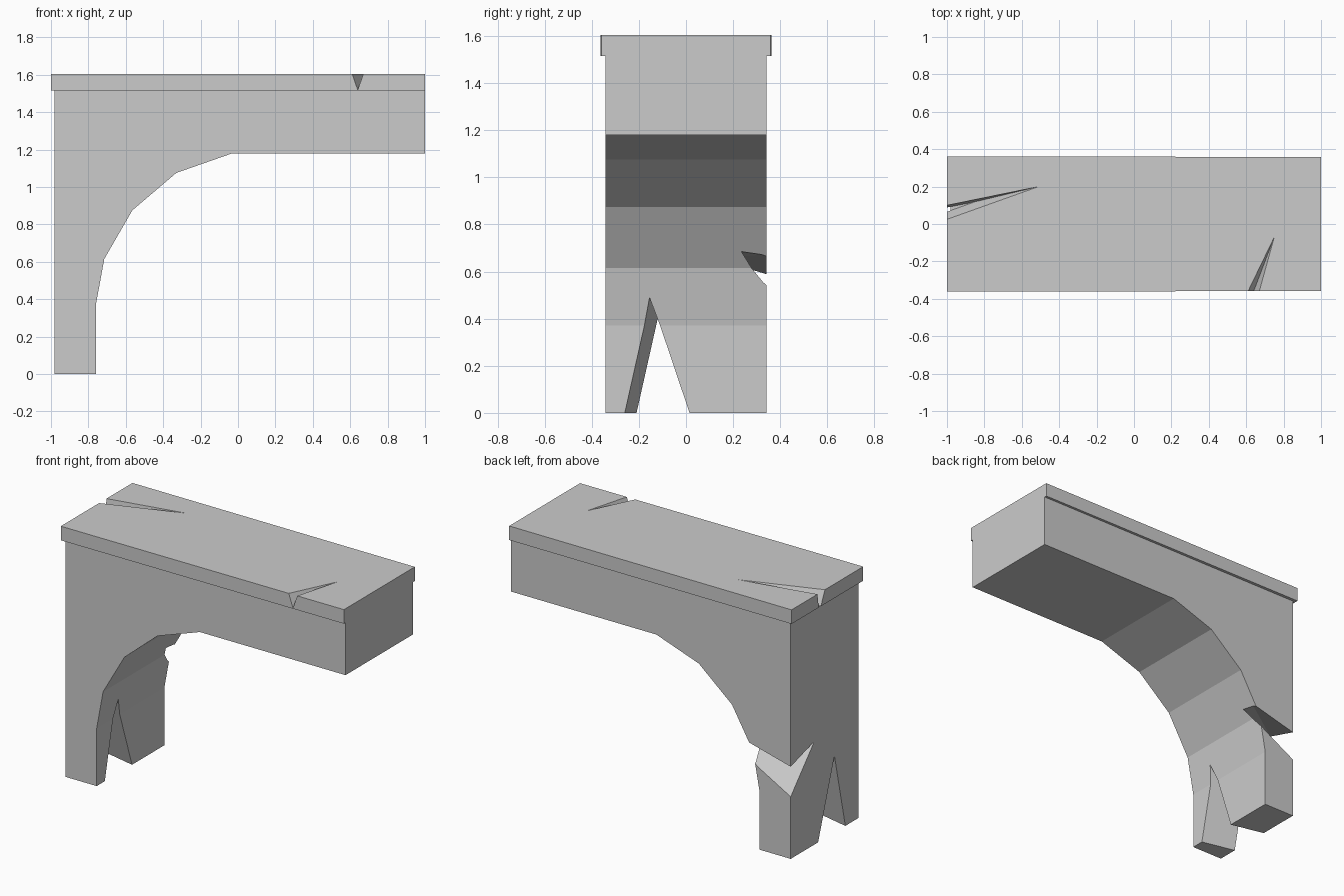
import bpy, bmesh
from mathutils import Vector

if "Cube" in bpy.data.objects:
    bpy.data.objects.remove(bpy.data.objects["Cube"])


def make_object(name, bm):
    bmesh.ops.recalc_face_normals(bm, faces=bm.faces)
    mesh = bpy.data.meshes.new(name)
    bm.to_mesh(mesh)
    bm.free()
    obj = bpy.data.objects.new(name, mesh)
    bpy.context.collection.objects.link(obj)
    return obj


def extrude_outline(name, points, direction):
    bm = bmesh.new()
    face = bm.faces.new([bm.verts.new(p) for p in points])
    moved = bmesh.ops.extrude_face_region(bm, geom=[face])["geom"]
    verts = [g for g in moved if isinstance(g, bmesh.types.BMVert)]
    bmesh.ops.translate(bm, verts=verts, vec=direction)
    return make_object(name, bm)


def cut_wedge(target, points):
    """Subtract the convex hull of the points from the target."""
    bm = bmesh.new()
    for p in points:
        bm.verts.new(p)
    bmesh.ops.convex_hull(bm, input=bm.verts)
    cutter = make_object("crack_cutter", bm)
    cutter.hide_render = True
    mod = target.modifiers.new("crack", "BOOLEAN")
    mod.operation = "DIFFERENCE"
    mod.solver = "EXACT"
    mod.object = cutter
    bpy.context.view_layer.objects.active = target
    bpy.ops.object.modifier_apply(modifier=mod.name)
    bpy.data.objects.remove(cutter)


def through_crack(target, left, right):
    """V crack running through the leg; each end is (tip, side, side)."""
    ends = []
    for tri in (left, right):
        tip, a, b = map(Vector, tri)
        ends.append([tip, tip + (a - tip) * 1.4, tip + (b - tip) * 1.4])
    pts = []
    for p, q in zip(*ends):
        pts += [p.lerp(q, -0.3), p.lerp(q, 1.3)]
    cut_wedge(target, pts)


def edge_crack(target, tip, a, b, bottom):
    """V crack opening at a slab edge and fading out at the tip."""
    tip, a, b, bottom = map(Vector, (tip, a, b, bottom))
    a, b = bottom + (a - bottom) * 1.5, bottom + (b - bottom) * 1.5
    cut_wedge(target, [tip] + [tip + (p - tip) * 1.2 for p in (a, b, bottom)])


# Arched support: leg and beam in one profile
profile = [(-0.98, 0), (-0.76, 0), (-0.76, 0.37), (-0.715, 0.615),
           (-0.565, 0.875), (-0.33, 1.075), (-0.03, 1.18),
           (1, 1.18), (1, 1.515), (-0.98, 1.515)]
arch = extrude_outline("arch_support", [(x, -0.342, z) for x, z in profile],
                       (0, 0.684, 0))

# Split at the foot of the leg
through_crack(arch,
              [(-0.98, -0.10, 0.49), (-0.98, -0.21, 0), (-0.98, 0.065, 0)],
              [(-0.76, -0.15, 0.49), (-0.76, -0.26, 0), (-0.76, 0.015, 0)])

# Chip in the back of the leg
through_crack(arch,
              [(-0.98, 0.107, 0.656), (-0.98, 0.342, 0.588), (-0.98, 0.342, 0.40)],
              [(-0.675, 0.235, 0.685), (-0.69, 0.342, 0.66), (-0.727, 0.342, 0.55)])

# Top slab, very slightly narrower at the right end
top = 1.605
slab = extrude_outline("top_slab",
                       [(-1, -0.362, 1.515), (1, -0.358, 1.515),
                        (1, 0.358, 1.515), (-1, 0.362, 1.515)],
                       (0, 0, top - 1.515))

# Cracks at the front edge and left end of the slab
edge_crack(slab, (0.75, -0.07, top), (0.61, -0.359, top),
           (0.67, -0.359, top), (0.64, -0.359, 1.518))
edge_crack(slab, (-0.51, 0.2, top), (-1, 0.025, top),
           (-1, 0.10, top), (-1, 0.083, 1.475))
